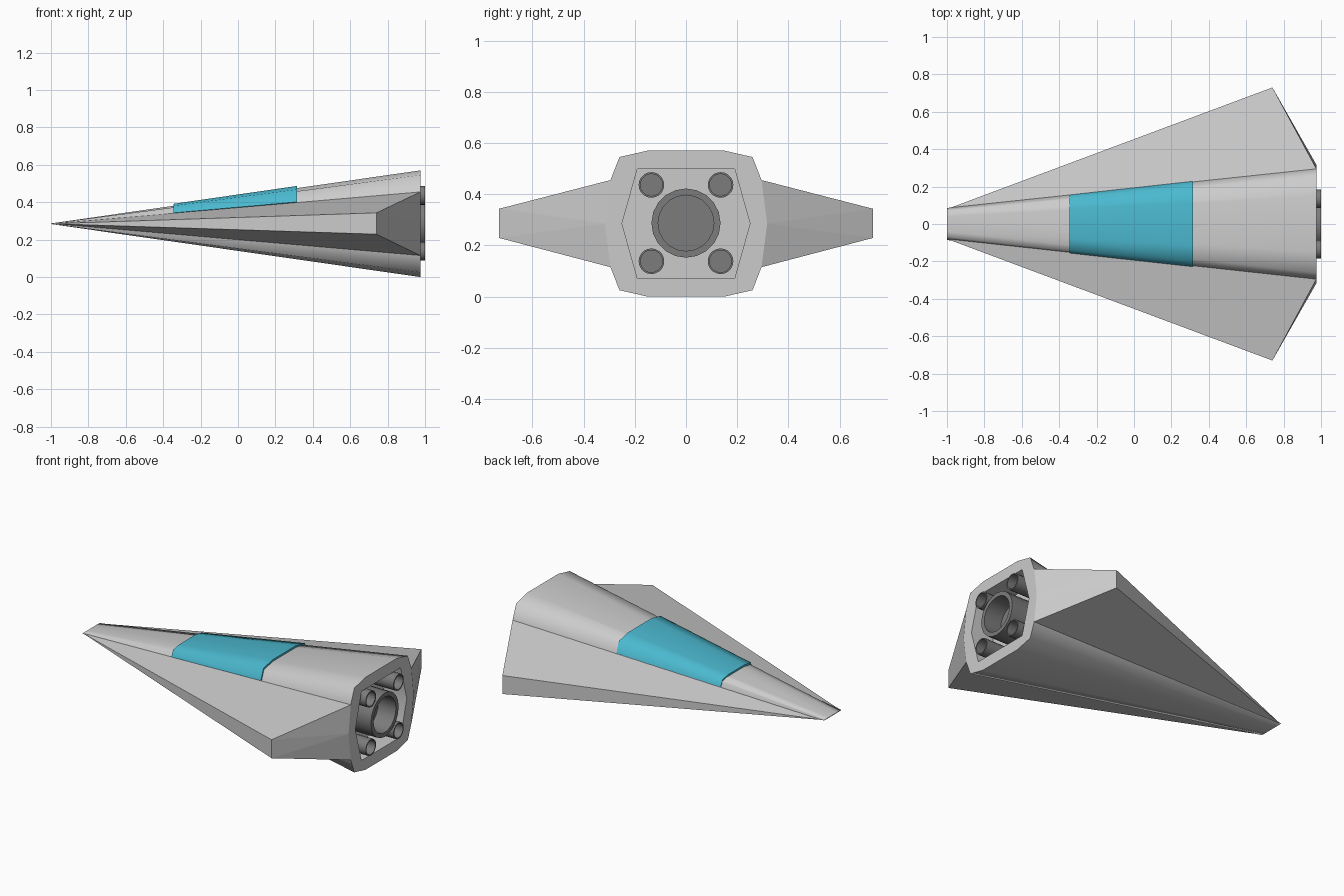
import bpy, bmesh
from math import pi, cos, sin, radians

if "Cube" in bpy.data.objects:
    bpy.data.objects.remove(bpy.data.objects["Cube"])

MID = 0.285          # height of the centre line
TAIL = 0.975         # x of the hull's rear face


def finish(name, bm, angle, color=None):
    bmesh.ops.recalc_face_normals(bm, faces=bm.faces)
    me = bpy.data.meshes.new(name)
    bm.to_mesh(me)
    bm.free()
    ob = bpy.data.objects.new(name, me)
    bpy.context.collection.objects.link(ob)
    if color:
        mat = bpy.data.materials.new(name + "_colour")
        mat.diffuse_color = color
        mat.use_nodes = True
        mat.node_tree.nodes["Principled BSDF"].inputs["Base Color"].default_value = mat.diffuse_color
        me.materials.append(mat)
    smooth(ob, angle)
    return ob


def smooth(ob, angle):
    bpy.ops.object.select_all(action='DESELECT')
    ob.select_set(True)
    bpy.context.view_layer.objects.active = ob
    if angle:
        bpy.ops.object.shade_smooth_by_angle(angle=radians(angle))


def loft(name, rings, angle=0, color=None):
    """Skin a list of equal-length point rings and cap both ends."""
    bm = bmesh.new()
    loops = [[bm.verts.new(p) for p in r] for r in rings]
    n = len(loops[0])
    for a, b in zip(loops, loops[1:]):
        for i in range(n):
            j = (i + 1) % n
            bm.faces.new((a[i], a[j], b[j], b[i]))
    bm.faces.new(loops[0])
    bm.faces.new(loops[-1])
    return finish(name, bm, angle, color)


def hull_point(x, y, z):
    """Taper a tail-section point (z relative to MID) towards the nose."""
    t = (x + 1) / (TAIL + 1)
    return (x, y * (0.27 + 0.73 * t), MID + z * max(t, 0.006))


# hull: faceted section tapering to a flat nose
quarter = [(0.317, 0), (0.295, 0.17), (0.26, 0.26), (0.15, 0.285)]
upper = quarter + [(-y, z) for y, z in reversed(quarter)]
section = upper + [(-y, -z) for y, z in upper[1:-1]]
hull = loft("hull", [[hull_point(x, y, z) for y, z in section] for x in (-1, TAIL)])

# engine bay cut into the tail
bay = [(0.19, 0.213), (0.25, 0), (0.19, -0.213), (-0.19, -0.213), (-0.25, 0), (-0.19, 0.213)]
cutter = loft("bay_cutter", [[(x, y, MID + z) for y, z in bay] for x in (0.82, 1.1)])
cutter.hide_render = True
cut = hull.modifiers.new("bay", 'BOOLEAN')
cut.operation, cut.solver, cut.object = 'DIFFERENCE', 'EXACT', cutter
smooth(hull, 0)
bpy.ops.object.modifier_apply(modifier="bay")
bpy.data.objects.remove(cutter)
smooth(hull, 60)

# canopy: thin raised shell over the hull's upper facets
arch = [(0.295, 0.17, 0, 0), (0.298, 0.175, 0.003, 0), (0.26, 0.26, 0.005, 0.01), (0.15, 0.285, 0, 0.012)]
arch += [(-y, z, -dy, dz) for y, z, dy, dz in reversed(arch)]
rings = []
for x in (-0.345, 0.315):
    pts = [(hull_point(x, y, z), dy, dz) for y, z, dy, dz in arch]
    rings.append([(p[0], p[1] + dy, p[2] + dz) for p, dy, dz in pts])
loft("canopy", rings, 60, (0.07, 0.48, 0.62, 1))

# wings: flat-sided wedge, mirrored across the centre line
bm = bmesh.new()
nose, tip_top, tip_low, root_top, root_mid, root_low = [bm.verts.new(p) for p in (
    (-1, 0.08, MID), (0.74, 0.73, 0.343), (0.74, 0.73, 0.229),
    (TAIL, 0.295, 0.455), (TAIL, 0.317, MID), (TAIL, 0.295, 0.115))]
for f in ((nose, tip_top, root_top), (nose, root_low, tip_low), (nose, tip_low, tip_top),
          (tip_top, root_mid, root_top), (tip_top, tip_low, root_mid),
          (tip_low, root_low, root_mid), (nose, root_top, root_mid), (nose, root_mid, root_low)):
    bm.faces.new(f)
wings = finish("wings", bm, 0)
mirror = wings.modifiers.new("mirror", 'MIRROR')
mirror.use_axis = (False, True, False)
mirror.use_mirror_merge = False


# engines: one large and four small open nozzles
def nozzle(name, y, z, r, wall, sides):
    profile = [(0.815, r), (1.0, r), (1.0, r - wall), (0.88, r - wall)]
    rings = [[(x, y + q * cos(2 * pi * i / sides), z + q * sin(2 * pi * i / sides))
              for i in range(sides)] for x, q in profile]
    loft(name, rings, 35, (0.2, 0.2, 0.2, 1))


nozzle("main_engine", 0, MID + 0.002, 0.135, 0.026, 20)
for k, (sy, sz) in enumerate(((1, 1), (-1, 1), (1, -1), (-1, -1))):
    nozzle(f"small_engine_{k + 1}", sy * 0.135, MID + 0.002 + sz * 0.149, 0.05, 0.007, 20)
